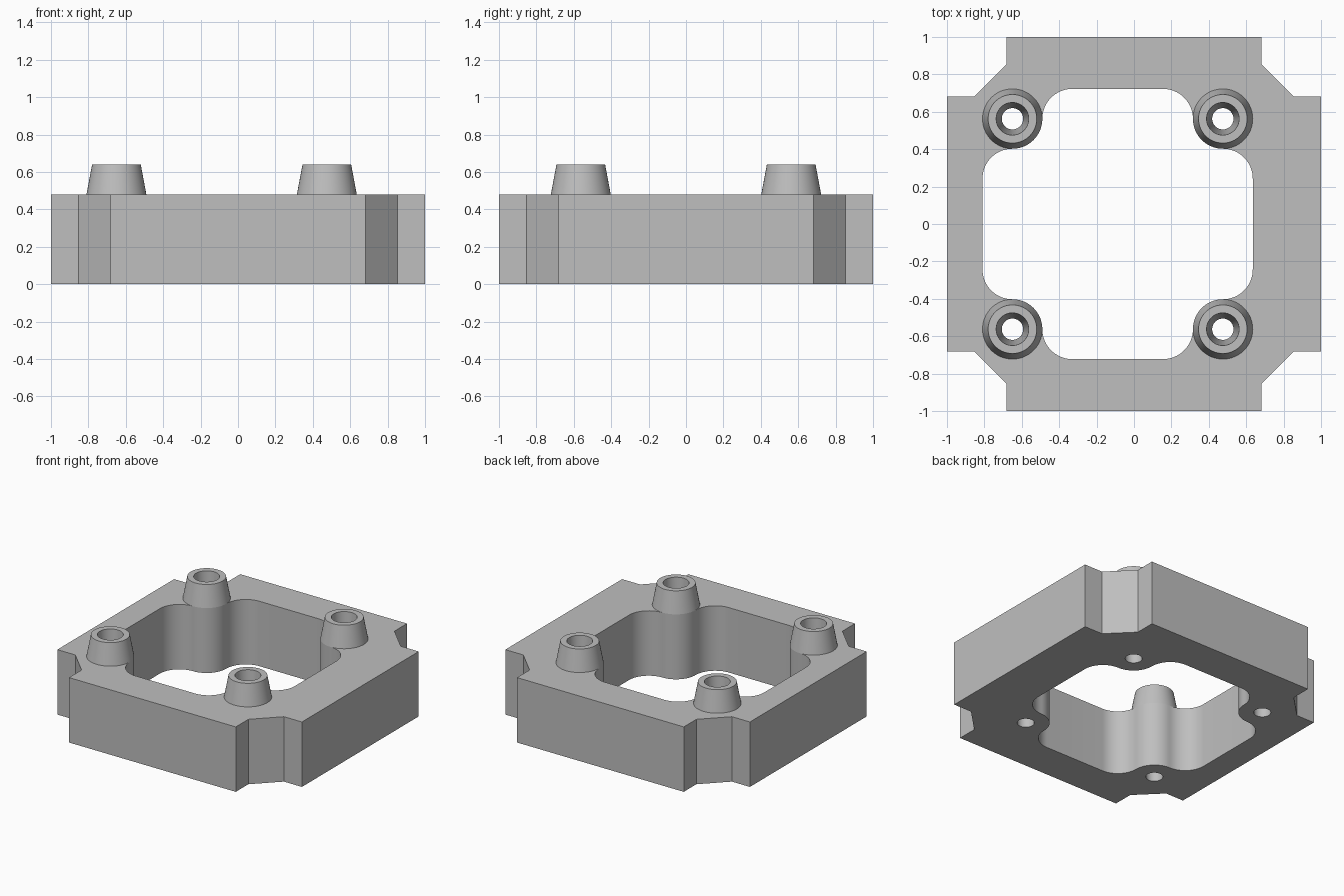
import bpy, bmesh
from math import cos, sin, pi, radians

cube = bpy.data.objects.get("Cube")
if cube:
    bpy.data.objects.remove(cube, do_unlink=True)

BODY_H, TOP_H = 0.48, 0.64          # frame height, post height
SHIFT = -0.0875                     # opening is off-centre in x
POST, R = 0.5625, 0.16              # post offset from opening centre, post radius
HOLE_LOW, HOLE_TOP = 0.057, 0.087   # tapered screw hole radii
HOLE_MID = HOLE_LOW + (HOLE_TOP - HOLE_LOW) * BODY_H / TOP_H
SIDES = 64

grey = bpy.data.materials.new("plain grey")
grey.use_nodes = True
colour = (0.52, 0.52, 0.52, 1)
grey.diffuse_color = colour
grey.node_tree.nodes["Principled BSDF"].inputs["Base Color"].default_value = colour


def arc(cx, cy, r, start, end, steps):
    angles = [radians(start + (end - start) * i / steps) for i in range(steps + 1)]
    return [(cx + r * cos(a), cy + r * sin(a)) for a in angles]


def four_turns(points):
    """Repeat a corner outline at each quarter turn, without doubled points."""
    loop = []
    for _ in range(4):
        loop += points
        points = [(-y, x) for x, y in points]
    return loop


def ring(bm, points, z):
    verts = [bm.verts.new((x, y, z)) for x, y in points]
    for a, b in zip(verts, verts[1:] + verts[:1]):
        bm.edges.new((a, b))
    return verts


def wall(bm, low, high):
    n = len(low)
    for i in range(n):
        j = (i + 1) % n
        bm.faces.new((low[i], low[j], high[j], high[i]))


def finish(bm, name):
    bmesh.ops.recalc_face_normals(bm, faces=bm.faces[:])
    mesh = bpy.data.meshes.new(name)
    bm.to_mesh(mesh)
    bm.free()
    mesh.materials.append(grey)
    obj = bpy.data.objects.new(name, mesh)
    bpy.context.collection.objects.link(obj)
    bpy.ops.object.select_all(action="DESELECT")
    obj.select_set(True)
    bpy.context.view_layer.objects.active = obj
    bpy.ops.object.shade_smooth_by_angle(angle=radians(30))
    return obj


centres = [(SHIFT + sx * POST, sy * POST) for sx in (-1, 1) for sy in (-1, 1)]

# Outline with notched, chamfered corners
outline = four_turns([(1, 0.682), (0.853, 0.682), (0.682, 0.853), (0.682, 1)])

# Opening: each corner wraps around a post between two rounded fillets
inner = POST - 2 * R
corner = (arc(POST, inner, R, 0, 90, 16)
          + arc(POST, POST, R, 270, 180, 16)[1:]
          + arc(inner, POST, R, 0, 90, 16)[1:])
opening = [(x + SHIFT, y) for x, y in four_turns(corner)]

# Frame body
bm = bmesh.new()
levels = []
for z, hole in ((0, HOLE_LOW), (BODY_H, HOLE_MID)):
    loops = [ring(bm, outline, z), ring(bm, opening, z)]
    for cx, cy in centres:
        loops.append(ring(bm, arc(cx, cy, hole, 0, 360, SIDES)[:-1], z))
    edges = [e for e in bm.edges if all(abs(v.co.z - z) < 1e-5 for v in e.verts)]
    bmesh.ops.triangle_fill(bm, edges=edges, use_beauty=True, normal=(0, 0, 1))
    levels.append(loops)
for low, high in zip(*levels):
    wall(bm, low, high)
finish(bm, "frame")

# Tapered hollow posts
names = ("front_right_post", "back_right_post", "front_left_post", "back_left_post")
profile = ((R, BODY_H), (0.13, TOP_H), (HOLE_TOP, TOP_H), (HOLE_MID, BODY_H))
for name, (cx, cy) in zip(names, centres):
    bm = bmesh.new()
    rings = [ring(bm, arc(cx, cy, r, 0, 360, SIDES)[:-1], z) for r, z in profile]
    for low, high in zip(rings, rings[1:]):
        wall(bm, low, high)
    finish(bm, name)
